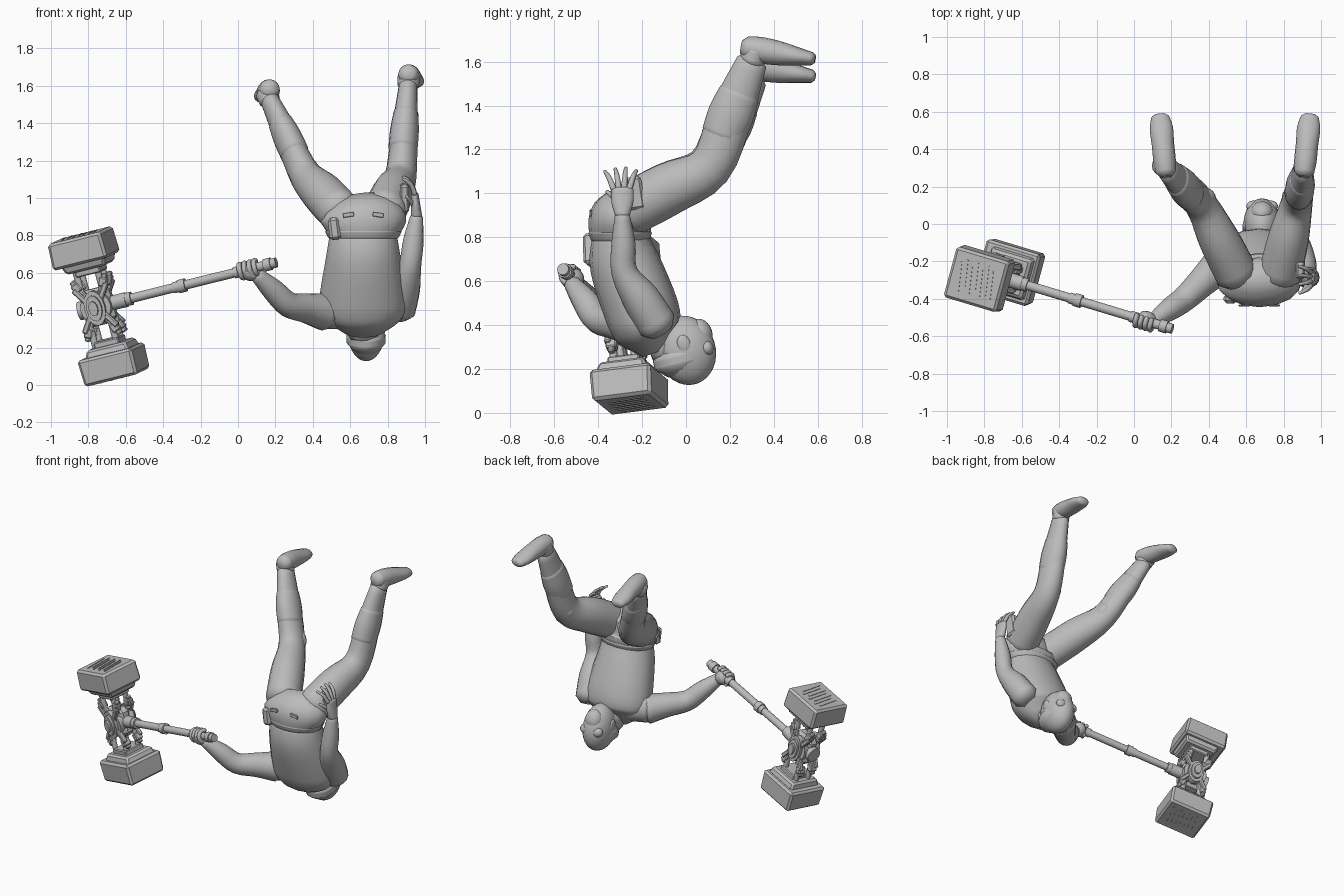
import bpy, bmesh, math
from mathutils import Vector, Matrix

if "Cube" in bpy.data.objects:
    bpy.data.objects.remove(bpy.data.objects["Cube"])

material = bpy.data.materials.new("plain grey")
material.use_nodes = True
material.diffuse_color = (.5, .5, .5, 1)
shader = material.node_tree.nodes["Principled BSDF"]
shader.inputs["Base Color"].default_value = material.diffuse_color


def finish(name, bm, frame=None, smooth=True, bevel=0):
    bmesh.ops.recalc_face_normals(bm, faces=bm.faces)
    mesh = bpy.data.meshes.new(name)
    bm.to_mesh(mesh)
    bm.free()
    mesh.materials.append(material)
    part = bpy.data.objects.new(name, mesh)
    bpy.context.collection.objects.link(part)
    if frame:
        part.matrix_world = frame
    for polygon in mesh.polygons:
        polygon.use_smooth = smooth
    if bevel:
        modifier = part.modifiers.new("bevel", 'BEVEL')
        modifier.width, modifier.segments = bevel, 1
    return part


def spline(controls, steps=4):
    """Smooth curve through control vectors of any size."""
    points = []
    padded = [controls[0], *controls, controls[-1]]
    for a, b, c, d in zip(padded, padded[1:], padded[2:], padded[3:]):
        for t in (step / steps for step in range(steps)):
            start, end = (c - a) * .5, (d - b) * .5
            ease = t * t * (3 - 2 * t)
            points.append(b.lerp(c, ease) + start * (t * (1 - t) ** 2) - end * (t * t * (1 - t)))
    return points + [controls[-1]]


def loft(name, centres, widths, depths, side=(1, 0, 0), sides=16):
    """Skin through elliptical rings along a smooth path, with rounded ends."""
    path = spline([Vector(c) for c in centres])
    sizes = spline([Vector(pair) for pair in zip(widths, depths)])
    for end, inner, place in ((0, 1, 0), (-1, -2, len(path) + 1)):
        outward = (path[end] - path[inner]).normalized()
        path.insert(place, path[end] + outward * min(sizes[end]) * .45)
        sizes.insert(place, sizes[end] * .6)
    bm = bmesh.new()
    loops = []
    for i, (centre, size) in enumerate(zip(path, sizes)):
        along = (path[min(i + 1, len(path) - 1)] - path[max(i - 1, 0)]).normalized()
        across = Vector(side)
        across = (across - along * across.dot(along)).normalized()
        other = along.cross(across)
        angles = [math.tau * j / sides for j in range(sides)]
        loops.append([bm.verts.new(centre + across * size.x * math.cos(angle) + other * size.y * math.sin(angle))
                      for angle in angles])
    for lower, upper in zip(loops, loops[1:]):
        for j in range(sides):
            bm.faces.new((lower[j], lower[j - 1], upper[j - 1], upper[j]))
    bm.faces.new(loops[0])
    bm.faces.new(loops[-1])
    return finish(name, bm)


def tube(name, centres, radii, side=(1, 0, 0), sides=16):
    return loft(name, centres, radii, radii, side, sides)


def ball(name, place, radii, tilt=.3):
    bm = bmesh.new()
    bmesh.ops.create_uvsphere(bm, u_segments=24, v_segments=16, radius=1)
    bm.transform(Matrix.Translation(place) @ Matrix.Rotation(tilt, 4, 'X') @ Matrix.Diagonal((*radii, 1)))
    return finish(name, bm)


def box(name, place, size, frame=None, turn=0, axis='Y', bevel=.006, taper=1):
    bm = bmesh.new()
    bmesh.ops.create_cube(bm, size=1)
    for vert in bm.verts:
        if vert.co.z > 0:
            vert.co.xy *= taper
    bm.transform(Matrix.Translation(place) @ Matrix.Rotation(turn, 4, axis) @ Matrix.Diagonal((*size, 1)))
    return finish(name, bm, frame, False, bevel)


def rod(name, place, radius, length, axis, frame, sides=16):
    bm = bmesh.new()
    bmesh.ops.create_cone(bm, cap_ends=True, segments=sides, radius1=radius, radius2=radius, depth=length)
    turned = {'X': 'Y', 'Y': 'X', 'Z': 'Z'}[axis]
    bm.transform(Matrix.Translation(place) @ Matrix.Rotation(math.pi / 2 * (axis != 'Z'), 4, turned))
    rod_part = finish(name, bm, frame)
    rod_part.modifiers.new("sharp edges", 'EDGE_SPLIT')
    return rod_part


# Torso and seat, hanging head down with the back towards the front
middle = .67
shirt = [(middle, -.16, .31), (middle, -.18, .37), (middle, -.2, .46), (middle, -.28, .68), (middle, -.3, .8)]
loft("shirt", shirt, (.15, .22, .235, .2, .18), (.09, .15, .17, .16, .13))
seat = [(middle, -.3, .82), (middle, -.3, .89), (.66, -.27, .96)]
loft("seat", seat, (.2, .23, .17), (.14, .14, .1))
loft("waistband", [(middle, -.3, .79), (middle, -.3, .82)], (.19, .205), (.135, .145))
for s in (-1, 1):
    box("back_pocket", (middle + s * .08, -.435, .91), (.06, .01, .025), turn=s * .15, bevel=.003)

# Head, mask and headgear
head = Vector((.685, 0, .285))
ball("head", head, (.1, .135, .16))
tube("neck", [(middle, -.13, .3), (middle, -.06, .32), head], (.09, .08, .07))
loft("cap_rim", [head + Vector((0, -.03, -.02)), head + Vector((0, -.02, -.06))], (.105, .104), (.125, .125))
ball("mask", head + Vector((0, .065, .075)), (.06, .055, .07))
for s in (-1, 1):
    ball("goggle", head + Vector((s * .045, .095, .01)), (.04, .03, .035))
    ball("ear", head + Vector((s * .092, -.01, .03)), (.012, .03, .04))


def joints(first, bend, last):
    """Three joints plus the midpoint of each bone."""
    first, bend, last = Vector(first), Vector(bend), Vector(last)
    return [first, first.lerp(bend, .5), bend, bend.lerp(last, .5), last]


# Legs with shin guards, knee pads and boots
def leg(side, hip, knee, ankle, splay):
    path = joints(hip, knee, ankle)
    knee, calf, ankle = path[2:]
    loft(side + "_leg", path, (.115, .11, .085, .07, .05), (.12, .12, .1, .1, .07))
    guard = [knee.lerp(ankle, t) for t in (.3, .5, .7)]
    loft(side + "_shin_guard", guard, (.078, .077, .066), (.098, .105, .093))
    ball(side + "_knee_pad", knee + Vector((0, .03, 0)), (.08, .06, .09), -.6)
    tube(side + "_boot_cuff", [ankle, ankle.lerp(calf, -.2)], (.058, .06))
    heel = ankle + Vector((0, -.025, .063))
    toe = ankle + Vector((splay, .275, .013))
    sole = [heel.lerp(toe, t) for t in (0, .2, .5, .8, 1)]
    loft(side + "_boot", sole, (.053, .06, .06, .062, .047), (.052, .06, .055, .04, .03))


leg("left", (.78, -.27, .92), (.87, .11, 1.12), (.91, .3, 1.6), .03)
leg("right", (.55, -.27, .92), (.36, .1, 1.12), (.17, .3, 1.52), -.03)

# Arms
left_wrist, right_wrist = Vector((.955, -.29, .9)), Vector((.1, -.52, .59))
tube("left_arm", joints((.86, -.13, .4), (.92, -.28, .64), left_wrist), (.09, .085, .06, .055, .034))
tube("right_arm", joints((.46, -.22, .39), (.27, -.4, .43), right_wrist), (.1, .08, .068, .06, .038), (0, 0, 1))
tube("right_shoulder", [(.6, -.16, .39), (.46, -.22, .4)], (.09, .1), (0, 0, 1))

# Open left hand with spread fingers
palm = left_wrist + Vector((-.01, 0, .12))
loft("left_hand", [left_wrist, left_wrist.lerp(palm, .5), palm], (.03, .025, .02), (.034, .05, .05))
for spread in (-.05, -.02, .01, .04):
    root = palm + Vector((0, spread * .8, 0))
    tip = palm + Vector((-.06, spread * 1.6, .1 - abs(spread) * .4))
    knuckle = root.lerp(tip, .5) + Vector((.01, 0, .01))
    tube("left_finger", [root, knuckle, tip], (.014, .012, .008), sides=8)
thumb_base = left_wrist.lerp(palm, .4)
tube("left_thumb", [thumb_base, thumb_base + Vector((-.05, -.07, .06))], (.016, .009), sides=8)

# Pouch and holster on the hips
box("hip_pouch", (.515, -.4, .835), (.06, .05, .12), turn=-.12, bevel=.015)
box("side_holster", (.89, -.24, 1), (.05, .09, .15), turn=.15, axis='X', bevel=.012)

# Hammer frame: local x runs along the shaft, local z joins the two striking blocks
shaft_way = Vector((.93, -.28, .23)).normalized()
block_way = Vector((-.27, -.05, .96))
block_way = (block_way - shaft_way * block_way.dot(shaft_way)).normalized()
axes = Matrix((shaft_way, block_way.cross(shaft_way), block_way)).transposed().to_4x4()
hammer = Matrix.Translation((-.745, -.275, .42)) @ axes

# Shaft, collars and pommel
rod("shaft", (.5, 0, 0), .025, .9, 'X', hammer)
for x, radius in ((.17, .036), (.45, .03), (.48, .036), (.8, .031), (.97, .034), (1, .027)):
    rod("shaft_collar", (x, 0, 0), radius, .04, 'X', hammer)

# Right hand gripping the shaft
grip = hammer @ Vector((.85, 0, 0))
tube("right_hand", [right_wrist, grip.lerp(right_wrist, .5), grip], (.038, .05, .05), (0, 0, 1))
for i in range(4):
    curl = [hammer @ Vector((.82 + i * .028, .04 * math.cos(angle), .04 * math.sin(angle)))
            for angle in (1, 2, 3, 4, 5)]
    tube("right_finger", curl, [.014] * len(curl), shaft_way, sides=8)

# Striking blocks, each with a stepped collar, ribbed face and struts
for flip in (0, math.pi):
    end = hammer @ Matrix.Rotation(flip, 4, 'X')
    box("striking_block", (0, 0, .322), (.31, .29, .145), end, bevel=.014, taper=.97)
    box("block_collar", (.01, 0, .235), (.22, .21, .05), end, bevel=.012, taper=1.15)
    box("block_seat", (.01, 0, .2), (.14, .15, .04), end)
    for i in range(-3, 4):
        box("face_rib", (i * .03, (-1) ** i * .01, .395), (.009, .16, .006), end, .15, 'Z', bevel=0)
    for y in (-.05, .05):
        for s in (-1, 1):
            rod("strut", (s * .06, y, .16), .018, .17, 'Z', end)
            box("brace", (s * .06, y, .1), (.03, .03, .15), end, s * .5)
            box("clamp", (s * .075, y, .125), (.045, .05, .05), end, s * .4)

# Hub with an oval boss on both sides
rod("hub", (0, 0, 0), .085, .13, 'Y', hammer)
box("hub_core", (0, 0, 0), (.17, .1, .2), hammer, bevel=.03)
rod("shaft_socket", (.1, 0, 0), .04, .12, 'X', hammer)
rod("rear_cap", (-.08, 0, 0), .05, .06, 'X', hammer)
oval = hammer @ Matrix.Diagonal((.6, 1, 1, 1))
for s in (-1, 1):
    for radius, y in ((.095, .07), (.07, .085), (.04, .1)):
        rod("oval_boss", (0, s * y, 0), radius, .03, 'Y', oval)
    for x in (-1, 1):
        for z in (-1, 1):
            box("hub_petal", (x * .06, s * .065, z * .07), (.03, .03, .12), hammer, x * z * .6)
